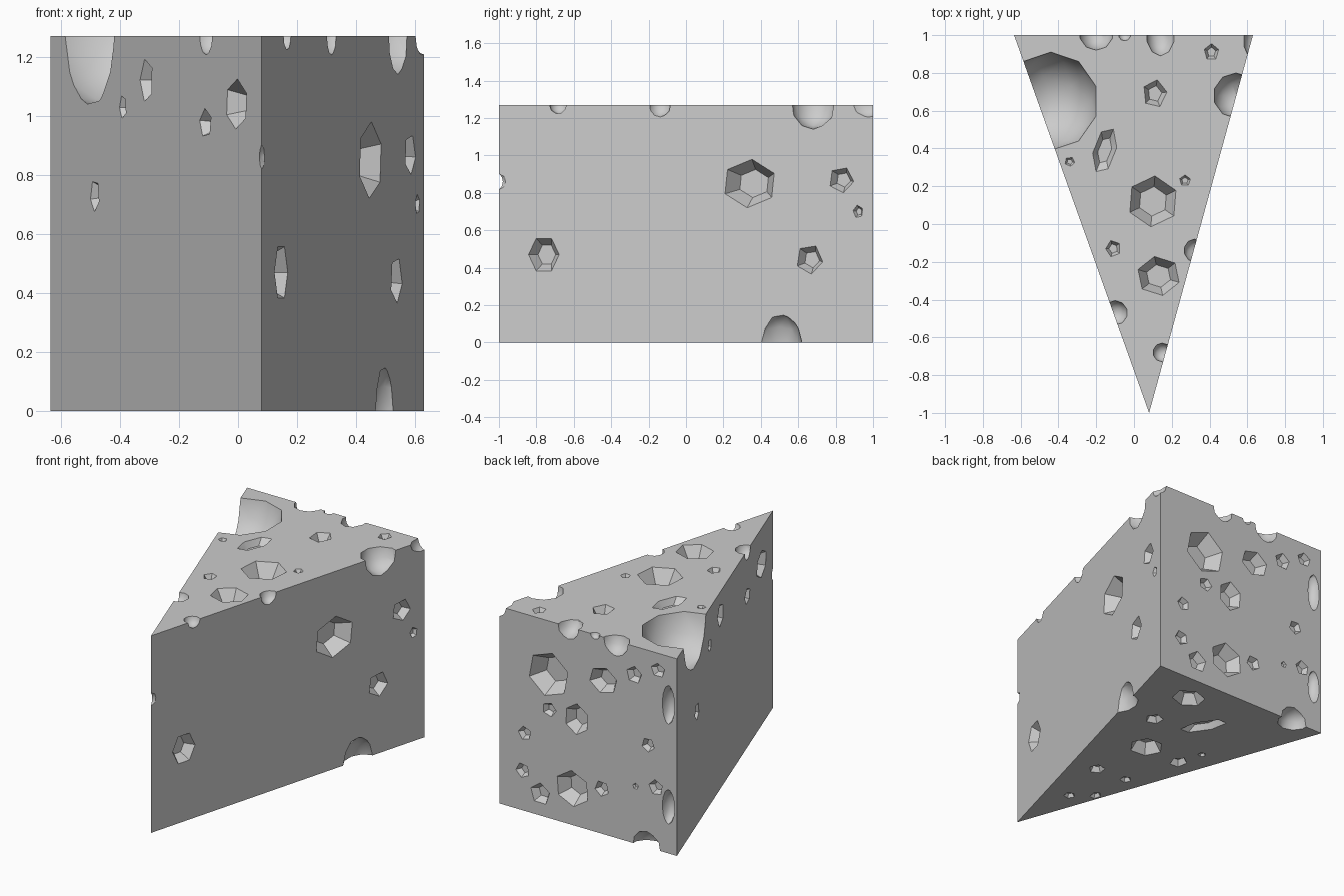
import bpy, bmesh, math
from mathutils import Matrix, Vector

if "Cube" in bpy.data.objects:
    bpy.data.objects.remove(bpy.data.objects["Cube"])

H = 1.27
A, B, T = Vector((-0.635, 1, 0)), Vector((0.63, 1, 0)), Vector((0.08, -1, 0))


def make_object(name, bm):
    me = bpy.data.meshes.new(name)
    bm.to_mesh(me)
    bm.free()
    ob = bpy.data.objects.new(name, me)
    bpy.context.collection.objects.link(ob)
    return ob


# Wedge body
bm = bmesh.new()
base = bm.faces.new([bm.verts.new(p) for p in (A, T, B)])
ext = bmesh.ops.extrude_face_region(bm, geom=[base])
bmesh.ops.translate(bm, vec=(0, 0, H),
                    verts=[v for v in ext["geom"] if isinstance(v, bmesh.types.BMVert)])
bmesh.ops.recalc_face_normals(bm, faces=bm.faces)
wedge = make_object("cheese_wedge", bm)

cut = bmesh.new()


def pit(pos, u, v, ru, rv, spin=0.0):
    """Faceted flat-bottomed pit sunk into a face with tangents u, v."""
    n = u.cross(v)
    frame = Matrix((u, v, n)).transposed().to_4x4()
    r = (ru + rv) / 2
    depth = 0.65 * min(ru, rv) if abs(ru - rv) > 0.03 else 0.65 * r
    m = (Matrix.Translation(pos) @ frame @ Matrix.Rotation(spin, 4, 'Z')
         @ Matrix.Diagonal((ru, rv, depth, 1)) @ Matrix.Rotation(pos.x * 9 + pos.z * 5, 4, 'Z'))
    bmesh.ops.create_cone(cut, cap_ends=True, segments=6 if r > 0.09 else 5,
                          radius1=0.58, radius2=1.42, depth=2, matrix=m)


def bite(pos, size):
    """Rounded bite taken out of an edge."""
    m = Matrix.Translation(pos) @ Matrix.Diagonal((*size, 1))
    res = bmesh.ops.create_icosphere(cut, subdivisions=2, radius=1, matrix=m)
    for vert in res["verts"]:
        for f in vert.link_faces:
            f.smooth = True


X, Y, Z = Vector((1, 0, 0)), Vector((0, 1, 0)), Vector((0, 0, 1))

# Pits in the top: x, y, rx, ry, spin
for x, y, rx, ry, s in [(.11, .69, .065, .075, 0), (-.155, .39, .06, .125, -.25),
                        (-.34, .33, .027, .025, 0), (.1, .12, .135, .135, 0),
                        (.27, .23, .03, .03, 0), (-.11, -.13, .04, .045, 0),
                        (.13, -.275, .115, .105, 0), (.41, .91, .04, .045, 0)]:
    pit(Vector((x, y, H)), X, Y, rx, ry, s)

# Pits in the underside
for x, y, rx, ry, s in [(.25, .81, .105, .09, 0), (-.035, .61, .055, .15, -.5),
                        (.066, .194, .105, .1, 0), (-.2, .18, .05, .06, 0),
                        (-.25, .34, .025, .025, 0), (.246, .484, .055, .055, 0),
                        (.124, -.2, .05, .05, 0), (-.09, -.186, .035, .035, 0),
                        (.047, -.55, .035, .035, 0), (-.075, -.45, .03, .04, 0)]:
    pit(Vector((x, y, 0)), X, -Y, rx, ry, s)

# Pits in the back: x, z, rx, rz
for x, z, rx, rz in [(.28, .925, .145, .145), (-.11, .99, .1, .085), (-.33, 1.086, .055, .055),
                     (-.5, 1.16, .05, .045), (.275, .7, .05, .045), (.08, .69, .085, .1),
                     (.45, .5, .045, .045), (-.43, .66, .045, .045), (.465, .257, .048, .048),
                     (.34, .14, .07, .07), (.11, .235, .12, .115), (-.1, .29, .05, .05),
                     (-.34, .37, .02, .02), (-.485, .4, .05, .05)]:
    pit(Vector((x, 1, z)), -X, Z, rx, rz)

# Pits in the left side: x, z, radius along face, rz
u = (T - A).normalized()
for x, z, ru, rz in [(-.31, 1.12, .065, .075), (-.39, 1.03, .035, .04), (-.005, 1.04, .11, .085),
                     (-.11, .975, .06, .05), (-.485, .73, .045, .055)]:
    pit(A.lerp(T, (x - A.x) / (T.x - A.x)) + Z * z, u, Z, ru, rz)

# Pits in the right side: y, z, radius along face, rz
u = (B - T).normalized()
for y, z, ru, rz in [(.34, .85, .15, .13), (.83, .87, .07, .07), (.92, .7, .028, .035),
                     (.66, .445, .075, .08), (-.76, .47, .085, .1)]:
    pit(T.lerp(B, (y + 1) / 2) + Z * z, u, Z, ru, rz)

# Bites along the edges
for p, s in [((-.44, .65, H), (.25, .26, .25)), ((.54, .68, H), (.12, .12, .13)),
             ((.32, -.14, H), (.055, .06, .065)), ((.15, -.68, H), (.05, .05, .05)),
             ((-.1, -.47, H), (.065, .065, .065)), ((-.2, 1.01, H), (.09, .09, .1)),
             ((-.05, 1, H), (.032, .03, .03)), ((.14, 1, H), (.075, .11, .08)),
             ((.64, .97, H), (.06, .1, .07)), ((.52, .5, 0), (.09, .12, .16)),
             ((.1, -1.02, .86), (.04, .06, .055)), ((-.42, 1, 0), (.1, .1, .1)),
             ((-.575, 1.01, .957), (.045, .07, .13)), ((-.575, 1.01, .3), (.045, .07, .115))]:
    bite(Vector(p), s)

cutter = make_object("hole_cutter", cut)
cutter.hide_render = True

# Carve the holes
mod = wedge.modifiers.new("holes", 'BOOLEAN')
mod.operation, mod.solver, mod.object = 'DIFFERENCE', 'EXACT', cutter
mod.use_self = True
bpy.context.view_layer.objects.active = wedge
wedge.select_set(True)
bpy.ops.object.modifier_apply(modifier=mod.name)
bpy.data.objects.remove(cutter)
bpy.ops.object.shade_smooth_by_angle(angle=math.radians(30))
